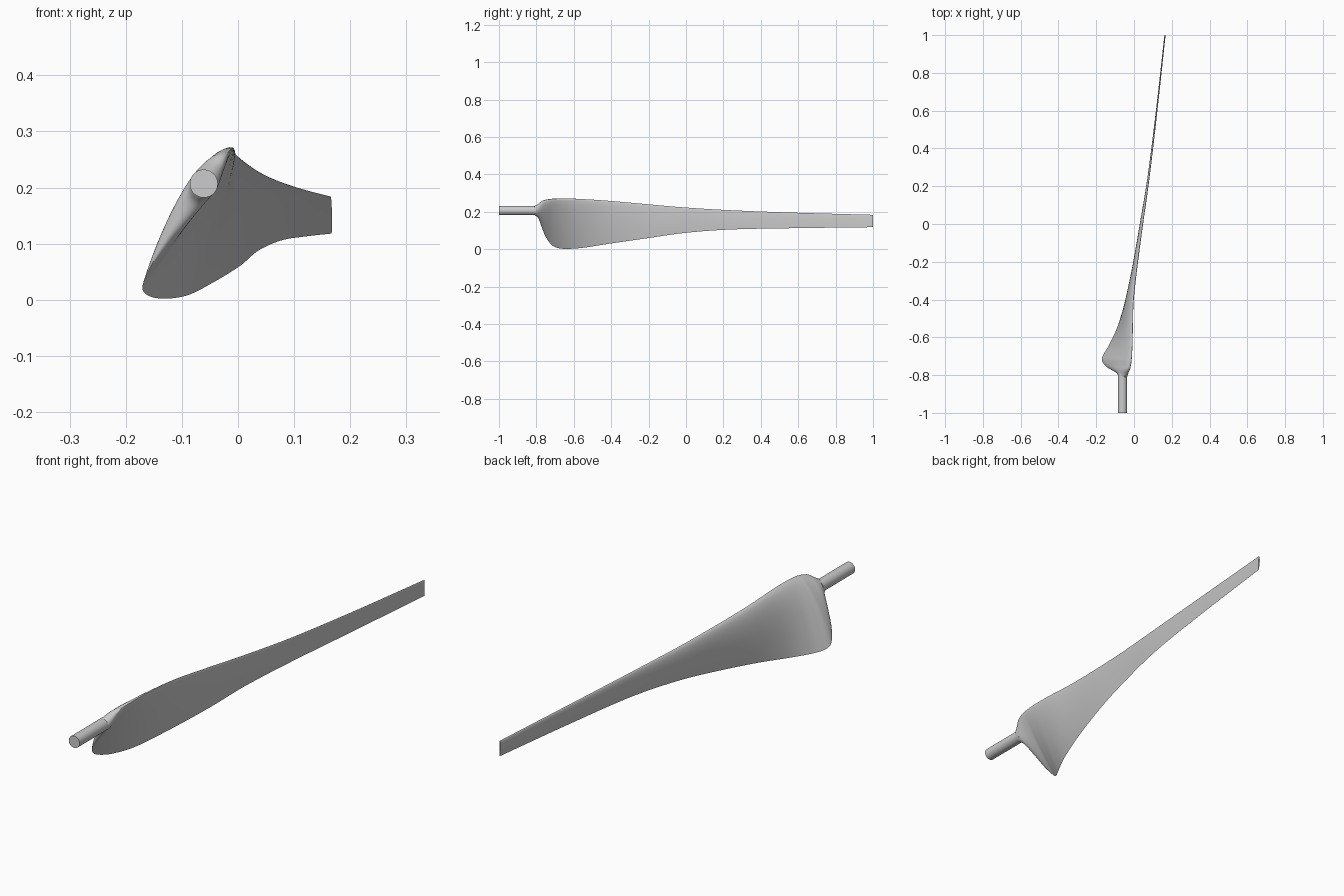
import bpy, bmesh, math
from mathutils import Vector, Matrix

if "Cube" in bpy.data.objects:
    bpy.data.objects.remove(bpy.data.objects["Cube"])

SECTION_POINTS = 40
STEPS_PER_STATION = 8

# One flat grey for the whole part
grey = bpy.data.materials.new("matte grey")
grey.use_nodes = True
colour = (0.6, 0.6, 0.6, 1)
grey.diffuse_color = colour
grey.node_tree.nodes["Principled BSDF"].inputs["Base Color"].default_value = colour

# Blade stations: y, leading edge x z, trailing edge x z, thickness
stations = [Vector(row) for row in (
    (-.81, -.048, .228, -.072, .186, .046),
    (-.79, -.036, .24, -.085, .168, .047),
    (-.77, -.024, .256, -.122, .115, .046),
    (-.75, -.018, .263, -.152, .066, .042),
    (-.72, -.013, .268, -.17, .025, .038),
    (-.69, -.011, .27, -.161, .008, .037),
    (-.64, -.009, .271, -.132, .002, .036),
    (-.55, -.007, .268, -.09, .008, .034),
    (-.4, -.003, .258, -.044, .031, .029),
    (-.2, .019, .24, .003, .06, .022),
    (0, .046, .223, .037, .088, .016),
    (.25, .081, .208, .078, .106, .011),
    (.6, .122, .195, .122, .113, .008),
    (1, .165, .184, .167, .118, .006),
)]


def finish(bm, name):
    """Turn a bmesh into a smooth, closed, coloured object."""
    bmesh.ops.recalc_face_normals(bm, faces=bm.faces)
    mesh = bpy.data.meshes.new(name)
    bm.to_mesh(mesh)
    bm.free()
    mesh.materials.append(grey)
    obj = bpy.data.objects.new(name, mesh)
    bpy.context.collection.objects.link(obj)
    bpy.ops.object.select_all(action="DESELECT")
    obj.select_set(True)
    bpy.context.view_layer.objects.active = obj
    bpy.ops.object.shade_smooth_by_angle(angle=math.radians(40))
    return obj


def smooth_stations(rows):
    """Pass a smooth curve through the stations."""
    padded = [2 * rows[0] - rows[1], *rows, 2 * rows[-1] - rows[-2]]
    for a, b, c, d in zip(padded, padded[1:], padded[2:], padded[3:]):
        for step in range(STEPS_PER_STATION):
            t = step / STEPS_PER_STATION
            yield (b + (c - a) * (t / 2)
                   + (a - b * 2.5 + c * 2 - d / 2) * t ** 2
                   + ((b - c) * 1.5 + (d - a) / 2) * t ** 3)
    yield rows[-1]


def section(row):
    """Wing profile that becomes round next to the shaft."""
    y, lead_x, lead_z, trail_x, trail_z, thickness = row
    lead, trail = Vector((lead_x, y, lead_z)), Vector((trail_x, y, trail_z))
    chord = (trail - lead).normalized()
    outward = Vector((chord.z, 0, -chord.x))
    roundness = min(1, max(0, (-.72 - y) / .08))
    for i in range(SECTION_POINTS):
        angle = math.tau * i / SECTION_POINTS
        u = (1 - math.cos(angle)) / 2
        on_back = math.sin(angle) >= 0
        wing = 2.6 * math.sqrt(u) * (1 - u) * (.75 if on_back else -.25)
        circle = math.sin(angle) / 2
        offset = thickness * (wing + (circle - wing) * roundness)
        yield lead.lerp(trail, u) + outward * offset


# Blade: loft through all the sections
bm = bmesh.new()
rings = [[bm.verts.new(p) for p in section(row)] for row in smooth_stations(stations)]
for ring, following in zip(rings, rings[1:]):
    for i in range(SECTION_POINTS):
        j = (i + 1) % SECTION_POINTS
        bm.faces.new((ring[i], ring[j], following[j], following[i]))
bm.faces.new(rings[0])
bm.faces.new(rings[-1])
finish(bm, "blade")

# Shaft: round rod running into the blade root
bm = bmesh.new()
bmesh.ops.create_cone(bm, cap_ends=True, segments=48, radius1=.025, radius2=.025, depth=.21,
                      matrix=Matrix.Translation((-.061, -.895, .207))
                      @ Matrix.Rotation(math.pi / 2, 4, "X"))
finish(bm, "shaft")
